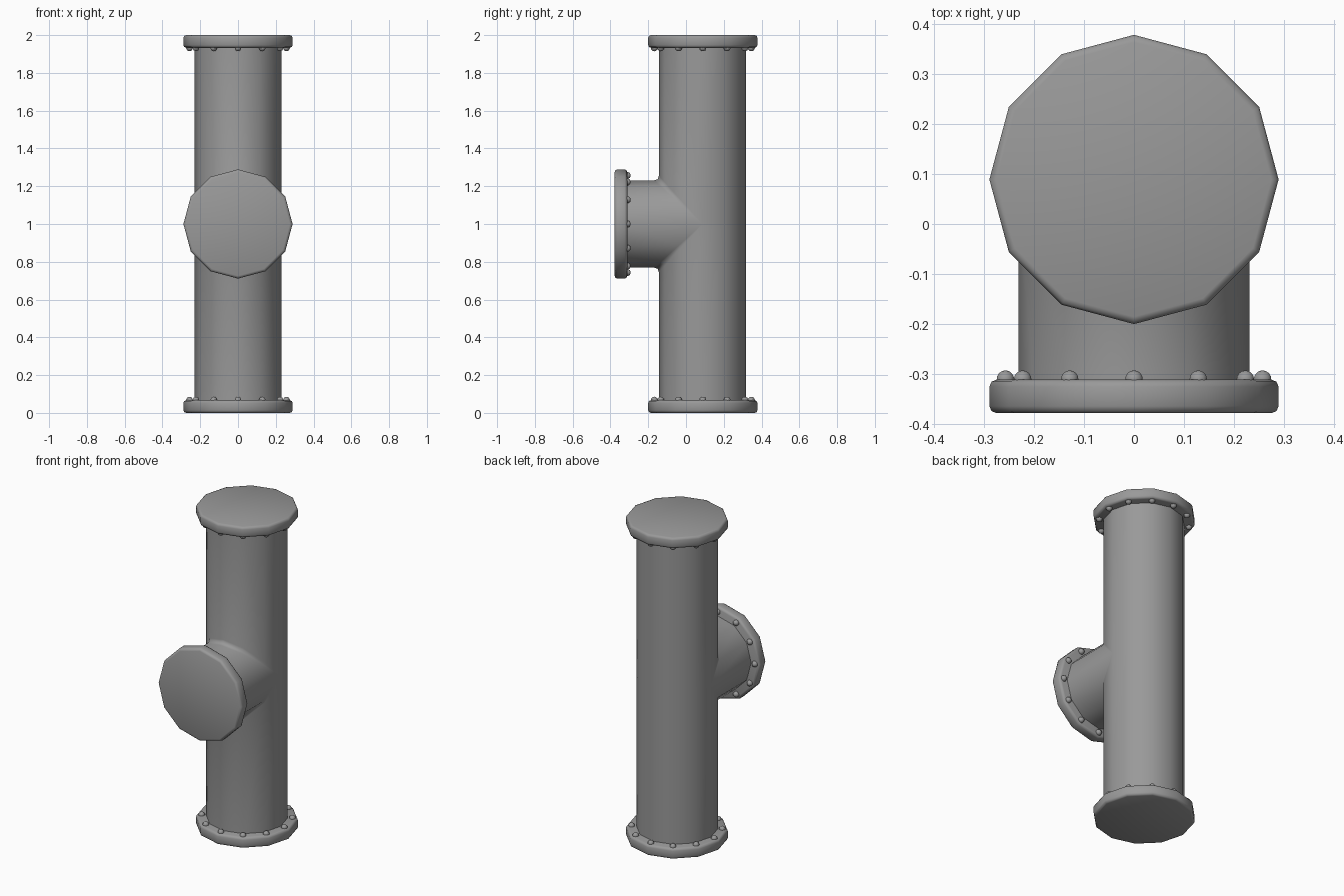
import bpy, bmesh
from math import sin, cos, radians, pi
from mathutils import Matrix, Vector

if "Cube" in bpy.data.objects:
    bpy.data.objects.remove(bpy.data.objects["Cube"])

N, R, FR, FT = 12, 0.231, 0.289, 0.067   # sides, pipe radius, flange radius, flange thickness
YC, YF, ZB = 0.0875, -0.378, 1.0         # pipe axis y, branch face y, branch height
FILLET = 0.025

# Dark grey metal
metal = bpy.data.materials.new("dark_metal")
metal.diffuse_color = (0.32, 0.32, 0.32, 1)
metal.use_nodes = True
metal.node_tree.nodes["Principled BSDF"].inputs["Base Color"].default_value = metal.diffuse_color


def make_object(name, bm, angle):
    bmesh.ops.remove_doubles(bm, verts=bm.verts, dist=1e-5)
    bmesh.ops.recalc_face_normals(bm, faces=bm.faces)
    mesh = bpy.data.meshes.new(name)
    bm.to_mesh(mesh)
    bm.free()
    mesh.materials.append(metal)
    ob = bpy.data.objects.new(name, mesh)
    bpy.context.collection.objects.link(ob)
    bpy.ops.object.select_all(action='DESELECT')
    ob.select_set(True)
    bpy.context.view_layer.objects.active = ob
    bpy.ops.object.shade_smooth_by_angle(angle=radians(angle))
    return ob


def skin(bm, chains):
    rows = [[bm.verts.new(p) for p in c] for c in chains]
    for a, b in zip(rows, rows[1:]):
        for i in range(len(a) - 1):
            bm.faces.new((a[i], a[i + 1], b[i + 1], b[i]))


# Tee pipe: mitred branch with a small fillet along the joint
bm = bmesh.new()
angles = [2 * pi * i / N for i in range(N // 2 + 1)]
for s, z_end in ((1, 2 - FT / 2), (-1, FT / 2)):
    chains = []
    for a in angles:
        x, h = R * cos(a), R * sin(a)
        f = FILLET * sin(a)
        y, z = YC - h, ZB + s * h
        chains.append([(x, YF + FT / 2, z), (x, y - f, z),
                       (x, y - f / 4, z + s * f / 4),
                       (x, y, z + s * f), (x, y, z_end)])
    skin(bm, chains)
skin(bm, [[(R * cos(a), YC + R * sin(a), z) for z in (FT / 2, ZB, 2 - FT / 2)]
          for a in angles])
make_object("tee_pipe", bm, 50)


def flange(name, matrix):
    # Twelve-sided end plate with rounded rims, outer face at local z = 0
    bm = bmesh.new()
    rot = Matrix.Rotation(pi / 2, 4, 'Z')
    bmesh.ops.create_cone(bm, cap_ends=True, segments=N, radius1=FR, radius2=FR,
                          depth=FT, matrix=Matrix.Translation((0, 0, FT / 2)) @ rot)
    rims = [e for e in bm.edges if abs(e.verts[0].co.z - e.verts[1].co.z) < 1e-4]
    bmesh.ops.bevel(bm, geom=rims, offset=0.014, segments=2, profile=0.5, affect='EDGES')
    bm.transform(matrix)
    make_object(name + "_flange", bm, 50)

    # Ring of domed rivets on the inner face
    bm = bmesh.new()
    for i in range(N):
        t = 2 * pi * i / N
        pos = Vector((0.257 * cos(t), 0.257 * sin(t), FT))
        bmesh.ops.create_uvsphere(bm, u_segments=10, v_segments=8, radius=0.0185,
                                  matrix=Matrix.Translation(pos))
    bm.transform(matrix)
    make_object(name + "_rivets", bm, 50)


YE = 0.089  # end flange axis
flange("bottom", Matrix.Translation((0, YE, 0)))
flange("top", Matrix.Translation((0, YE, 2)) @ Matrix.Rotation(pi, 4, 'X'))
flange("branch", Matrix.Translation((0, YF, ZB)) @ Matrix.Rotation(-pi / 2, 4, 'X'))
